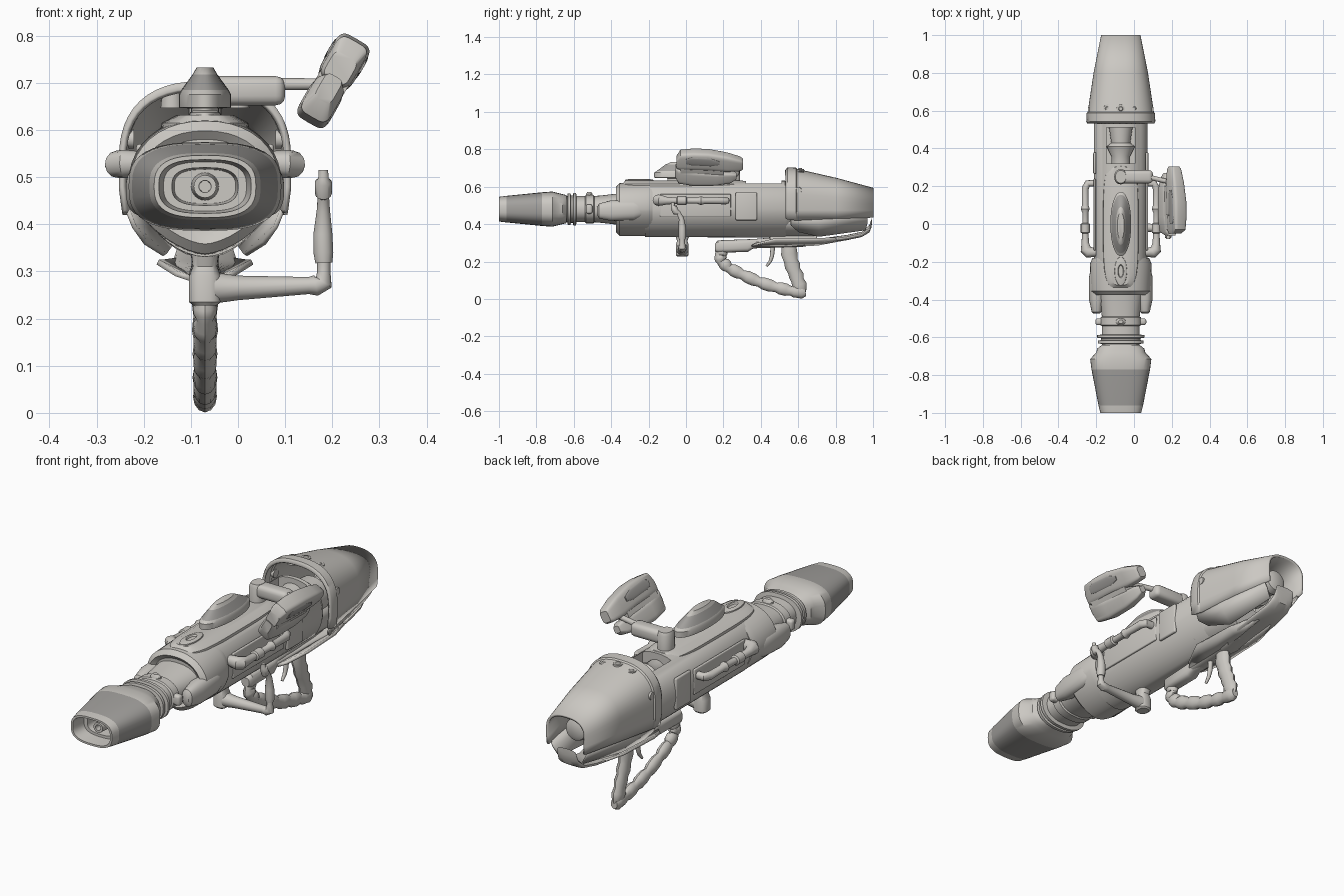
import bpy, bmesh, math
from mathutils import Vector, Matrix

CX = -0.07  # centre line of the weapon


def material(name, rgb):
    m = bpy.data.materials.new(name)
    m.diffuse_color = (*rgb, 1)
    return m


GREY = material("warm_grey", (0.60, 0.58, 0.545))
DARK = material("dark_grey", (0.36, 0.35, 0.335))


def finish(name, bm, mat=GREY):
    bmesh.ops.recalc_face_normals(bm, faces=bm.faces)
    me = bpy.data.meshes.new(name)
    bm.to_mesh(me)
    bm.free()
    ob = bpy.data.objects.new(name, me)
    bpy.context.collection.objects.link(ob)
    me.materials.append(mat)
    me.materials.append(DARK)
    return ob


def loft(name, secs, e=2.4, axis='y', n=40, mat=GREY, dark=(), cx=CX, low=None):
    """secs: (position, centre, half width x, half size of other axis); low: exponent of lower half"""
    bm = bmesh.new()
    rings = []
    for t, c, rx, rb in secs:
        ring = []
        for i in range(n):
            a = 2 * math.pi * i / n
            k = 2 / (low if low and math.sin(a) < 0 else e)
            u = math.copysign(abs(math.cos(a)) ** k, math.cos(a)) * rx
            v = math.copysign(abs(math.sin(a)) ** k, math.sin(a)) * rb + c
            ring.append(bm.verts.new((cx + u, t, v) if axis == 'y' else (cx + u, v, t)))
        rings.append(ring)
    for k in range(len(rings) - 1):
        for i in range(n):
            j = (i + 1) % n
            f = bm.faces.new((rings[k][i], rings[k][j], rings[k + 1][j], rings[k + 1][i]))
            f.material_index = 1 if k in dark else 0
    bm.faces.new(rings[0])
    bm.faces.new(rings[-1])
    return finish(name, bm, mat)


def tube(name, pts, squash=1):
    """pts: (x, y, z, radius); squash narrows the tube about the centre line"""
    cu = bpy.data.curves.new(name, 'CURVE')
    cu.dimensions = '3D'
    cu.bevel_depth, cu.bevel_resolution, cu.use_fill_caps = 1, 4, True
    sp = cu.splines.new('POLY')
    sp.points.add(len(pts) - 1)
    for p, (x, y, z, r) in zip(sp.points, pts):
        p.co, p.radius = (x, y, z, 1), r
    tmp = bpy.data.objects.new(name + "_curve", cu)
    bpy.context.collection.objects.link(tmp)
    bpy.context.view_layer.update()
    me = bpy.data.meshes.new_from_object(tmp)
    bpy.data.objects.remove(tmp)
    me.materials.clear()
    me.materials.append(GREY)
    for v in me.vertices:
        v.co.x = CX + (v.co.x - CX) * squash
    bpy.context.collection.objects.link(bpy.data.objects.new(name, me))


def box(name, lo, hi, bevel=0.008):
    bm = bmesh.new()
    bmesh.ops.create_cube(bm, size=1)
    lo, hi = Vector(lo), Vector(hi)
    bmesh.ops.transform(bm, verts=bm.verts,
                        matrix=Matrix.Translation((lo + hi) / 2) @ Matrix.Diagonal((*(hi - lo), 1)))
    if bevel:
        bmesh.ops.bevel(bm, geom=bm.edges[:], offset=bevel, segments=3, affect='EDGES', profile=0.5)
    return finish(name, bm)


def sheet(name, rows, thickness):
    """rows of (x, y, z) points joined into a thick skin"""
    bm = bmesh.new()
    rows = [[bm.verts.new(p) for p in r] for r in rows]
    for r, q in zip(rows, rows[1:]):
        for i in range(len(r) - 1):
            bm.faces.new((r[i], r[i + 1], q[i + 1], q[i]))
    m = finish(name, bm).modifiers.new("thickness", 'SOLIDIFY')
    m.thickness, m.offset = thickness, 0


# muzzle: hollow flattened nozzle with stepped inside and a small barrel
Z = 0.48
loft("muzzle", [(-0.64, Z, .10, .075), (-0.66, Z, .125, .08), (-0.68, Z, .13, .085), (-0.715, Z, .162, .094),
                (-0.77, Z, .155, .09), (-0.96, Z, .118, .071), (-1, Z, .108, .066), (-1, Z, .098, .057),
                (-0.93, Z, .088, .052), (-0.93, Z, .07, .04), (-0.85, Z, .065, .036)], e=2.8, dark=(4,))
loft("inner_barrel", [(-0.84, Z, .03, .03), (-0.93, Z, .024, .024), (-0.95, Z, .024, .024), (-0.95, Z, .013, .013),
                      (-0.88, Z, .012, .012)], e=2, n=24)
# ribbed neck with lugs
neck = [(-.66, .10), (-.635, .10), (-.632, .12), (-.618, .12), (-.615, .105), (-.605, .105), (-.602, .125),
        (-.588, .125), (-.585, .10), (-.54, .1), (-.535, .108), (-.495, .108), (-.49, .1), (-.45, .105), (-.36, .12)]
loft("ribbed_neck", [(y, Z, r, r * .7) for y, r in neck], e=2.3)
for s in (-1, 1):
    box("neck_lug", (CX + s * .105 - .03, -.535, Z - .025), (CX + s * .105 + .03, -.5, Z + .025), .012)
loft("neck_knob", [(.53, -.517, .028, .02), (.56, -.517, .026, .018), (.572, -.517, .012, .01)], axis='z', e=2, n=20)

# front shroud, fuller above than below
loft("front_shroud", [(-.36, .48, .12, .10), (-.375, .478, .14, .12), (-.355, .478, .16, .141),
                      (-.21, .48, .163, .145), (-.18, .48, .15, .145)], e=2.2, low=1.6)

# main body with an opening on top
body = loft("main_body", [(-.22, .48, .142, .149), (.53, .48, .142, .152), (.56, .48, .125, .13)], e=2.4, low=1.8)
cut = box("body_cutter", (CX - .075, .32, .53), (CX + .075, .51, .8), 0)
cut.hide_render = True
mod = body.modifiers.new("opening", 'BOOLEAN')
mod.operation, mod.object, mod.solver = 'DIFFERENCE', cut, 'EXACT'
bpy.context.view_layer.objects.active = body
bpy.ops.object.modifier_apply(modifier="opening")
bpy.data.objects.remove(cut)
loft("funnel", [(.31, .55, .05, .05), (.36, .55, .05, .05), (.41, .55, .075, .068), (.43, .55, .05, .05),
                (.53, .55, .065, .06)], e=2, n=28)
loft("lower_rear_block", [(.45, .405, .11, .072), (.69, .40, .10, .068), (.712, .40, .09, .058)], e=4, low=1.7)
for s in (-1, 1):
    o = lambda d: CX + s * d
    # swept pods either side of the neck
    loft("shroud_pod", [(-.475, .47, .015, .022), (-.465, .47, .026, .04), (-.40, .472, .040, .055),
                        (-.28, .475, .040, .053), (-.21, .48, .025, .035), (-.19, .48, .008, .01)], cx=o(.128), n=24)
    box("side_panel", (o(.138) - .008, .265, .42), (o(.138) + .008, .38, .57), .007)
    box("side_recess_plate", (o(.138) - .006, -.14, .44), (o(.138) + .006, .24, .56), .005)
    # side carrying rail, with collars along it
    tube("side_rail", [(o(.13), -.15, .53, .024), (o(.17), -.15, .528, .03), (o(.186), -.135, .527, .029),
                       (o(.188), -.10, .525, .02), (o(.188), -.05, .525, .017), (o(.188), -.045, .525, .024),
                       (o(.188), .0, .525, .024), (o(.188), .005, .525, .016), (o(.188), .06, .525, .016),
                       (o(.188), .08, .525, .024), (o(.188), .1, .525, .017), (o(.188), .19, .525, .019),
                       (o(.175), .215, .525, .019), (o(.13), .215, .525, .018)])
    # curved blades below the rear cowl, and upturned fins under the body
    sheet("lower_blade", [[(o(.168), .56, .44), (o(.15), .56, .395), (o(.125), .60, .36)],
                          [(o(.145), .71, .43), (o(.125), .71, .39), (o(.085), .71, .335)],
                          [(o(.10), .97, .44), (o(.085), .97, .41), (o(.06), .96, .37)]], .01)
    sheet("under_wing", [[(o(.03), .35, .285), (o(.06), .38, .295)], [(o(.03), .48, .285), (o(.10), .48, .32)],
                         [(o(.03), .70, .29), (o(.09), .70, .32)], [(o(.03), .85, .318), (o(.055), .85, .325)]], .012)

# top spine, hatch and canopy
loft("top_spine", [(.58, -.01, .097, .33), (.615, -.01, .092, .33), (.632, -.01, .06, .315)], axis='z', e=4)
loft("spine_hatch", [(.62, -.25, .035, .08), (.637, -.25, .032, .075), (.642, -.25, .024, .05), (.642, -.25, .016, .035),
                     (.635, -.25, .012, .03)], axis='z', e=2)
loft("canopy", [(.61, 0, .03, .1), (.645, 0, .03, .1), (.648, 0, .055, .17), (.675, 0, .055, .17), (.685, 0, .05, .155),
                (.718, -.01, .026, .10), (.732, -.01, .018, .07)], axis='z', e=2.1, dark=(4,))

# rear cowl: open arched shell
rows = []
for y, rx, top, base, low in [(.535, .172, .685, .53, .43), (.545, .177, .698, .53, .425), (.585, .176, .696, .53, .42),
                              (.59, .170, .69, .53, .42), (.8, .138, .642, .52, .43), (1.0, .098, .588, .51, .435)]:
    arch = [(rx * .96, low), (rx, (low + base) / 2)]
    for i in range(25):
        c, h = math.cos(math.pi * i / 24), math.sin(math.pi * i / 24)
        arch.append((math.copysign(abs(c) ** .8, c) * rx, base + (top - base) * abs(h) ** .8))
    arch += [(-rx, (low + base) / 2), (-rx * .96, low)]
    rows.append([(CX + u, y, v) for u, v in arch])
sheet("rear_cowl", rows, .012)
for d, z in ((-.07, .676), (0, .69), (.07, .676)):
    loft("cowl_bolt", [(z - .03, .61, .024, .024), (z + .004, .61, .022, .022), (z + .004, .61, .013, .013),
                       (z + .009, .61, .009, .009)], axis='z', e=2, n=20, cx=CX + d)
for s in (-1, 1):
    tube("cowl_side_bolt", [(CX + s * .15, .6, .58, .02), (CX + s * .174, .6, .58, .018)])
# engine core inside the cowl
core = [(.54, .09), (.66, .085), (.67, .06), (.75, .06), (.76, .07), (.8, .07), (.81, .05), (.88, .05), (.9, .058),
        (.93, .05), (.94, .03)]
loft("engine_core", [(y, .50, r, r) for y, r in core], e=2, n=32)

# underside mount and keel that sweeps up behind the cowl
loft("under_mount", [(.155, .275, .02, .02), (.17, .28, .03, .033), (.33, .285, .034, .034), (.36, .295, .028, .025),
                     (.6, .31, .03, .03)], e=3, n=24)
loft("under_keel", [(.34, .29, .03, .02), (.62, .298, .045, .02), (.74, .312, .07, .014), (.86, .328, .066, .014),
                    (.94, .345, .06, .014), (.98, .375, .055, .02), (.99, .40, .052, .022), (.995, .42, .05, .015)],
     e=2.5, n=28)
box("under_post", (CX - .03, .45, .29), (CX + .03, .7, .34))

# trigger guard with knuckle bumps, pistol grip, trigger
path = [(.20, .265), (.18, .235), (.19, .20), (.23, .165), (.30, .13), (.39, .09), (.48, .062), (.56, .043), (.62, .036)]
pts = []
for a, b in zip(path, path[1:]):
    for f, r in ((0, .025), (.3, .033), (.7, .033)):
        pts.append((CX, a[0] + (b[0] - a[0]) * f, a[1] + (b[1] - a[1]) * f, r))
tube("hand_guard", pts + [(CX, .62, .035, .034), (CX, .64, .036, .022)], .75)
tube("pistol_grip", [(CX, .615, .03, .025), (CX, .612, .05, .034), (CX, .606, .075, .04), (CX, .596, .10, .034),
                     (CX, .59, .125, .04), (CX, .578, .15, .035), (CX, .57, .175, .042), (CX, .56, .205, .037),
                     (CX, .552, .24, .044), (CX, .55, .30, .036)], .66)
tube("trigger", [(CX, .465, .29, .013), (CX, .46, .23, .011), (CX, .45, .2, .009), (CX, .43, .175, .006)])

# side foregrip: mount, arm, upright handle
Y = -.02
loft("foregrip_mount", [(.228, Y, .025, .028), (.235, Y, .034, .034), (.29, Y, .034, .034), (.31, Y, .026, .028),
                        (.345, Y, .03, .04)], axis='z', e=2.6, n=24)
tube("foregrip_arm", [(-.05, Y, .265, .033), (0, Y, .265, .026), (.15, Y, .27, .018), (.165, Y, .27, .022),
                      (.182, Y, .277, .02), (.182, Y, .30, .014), (.182, Y, .32, .014)])
tube("foregrip_handle", [(.182, Y, .318, .018), (.181, Y, .34, .021), (.18, Y, .38, .02), (.181, Y - .005, .43, .014),
                         (.181, Y - .02, .46, .012), (.181, Y - .035, .465, .018), (.181, Y - .045, .49, .018),
                         (.181, Y - .05, .497, .011), (.181, Y - .05, .515, .01)])

# sight: post, crossbar, arm and tilted two-lobed housing
loft("sight_post", [(.62, .25, .035, .04), (.70, .25, .035, .04), (.715, .25, .028, .033)], axis='z', e=2.2, n=24)
box("sight_crossbar", (-.1, .215, .652), (.1, .285, .714), .02)
tube("sight_arm", [(.09, .245, .697, .013), (.2, .22, .697, .012)])
tilt = Matrix.Translation((.202, 0, .705)) @ Matrix.Rotation(math.radians(30), 4, 'Y')
lobes = {"sight_upper_lobe": [(-.05, .03, .028, .03), (-.03, .045, .036, .05), (.04, .048, .04, .053),
                              (.12, .045, .04, .053), (.22, .03, .036, .048), (.29, .02, .03, .035), (.305, .018, .022, .025)],
         "sight_lower_lobe": [(-.06, -.02, .02, .03), (-.04, -.045, .034, .045), (.04, -.058, .037, .046),
                              (.16, -.062, .037, .04), (.24, -.058, .03, .03), (.27, -.055, .016, .015)],
         "sight_bridge": [(-.03, 0, .034, .05), (.2, 0, .032, .05)]}
for name, secs in lobes.items():
    loft(name, secs, e=4.5, n=32, cx=0).matrix_world = tilt
for s in (-1, 1):
    loft("sight_inlay", [(.0, .055, .004, .015), (.03, .056, .004, .024), (.13, .05, .004, .024), (.18, .045, .004, .01)],
         n=16, mat=DARK, cx=s * .038).matrix_world = tilt

# smooth shading with crisp edges
for ob in bpy.data.objects:
    ob.select_set(True)
    bpy.context.view_layer.objects.active = ob
bpy.ops.object.shade_smooth_by_angle(angle=math.radians(35))
